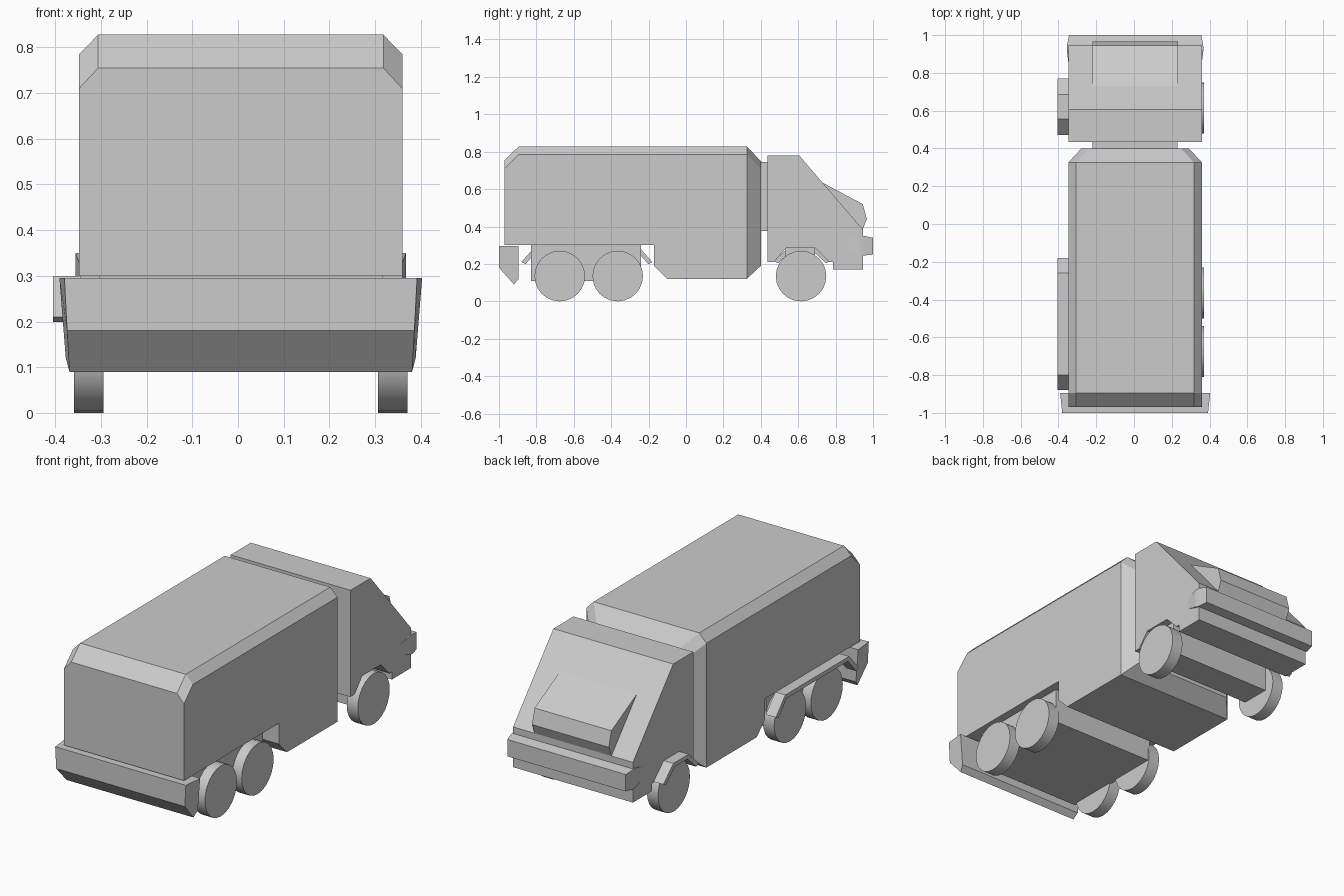
import bpy
import bmesh
import math

cube = bpy.data.objects.get("Cube")
if cube:
    bpy.data.objects.remove(cube, do_unlink=True)

MID = 0.006      # centre line of the vehicle
HALF = 0.354     # half width of the body and cab

paint = bpy.data.materials.new("light_grey")
paint.use_nodes = True
paint.diffuse_color = (0.6, 0.6, 0.6, 1)
paint.node_tree.nodes["Principled BSDF"].inputs["Base Color"].default_value = (0.6, 0.6, 0.6, 1)


def loft(name, rings):
    """Skin equal-length rings of points and cap both ends."""
    bm = bmesh.new()
    rows = [[bm.verts.new(p) for p in ring] for ring in rings]
    count = len(rows[0])
    for a, b in zip(rows, rows[1:]):
        for i in range(count):
            j = (i + 1) % count
            bm.faces.new((a[i], a[j], b[j], b[i]))
    bm.faces.new(rows[0])
    bm.faces.new(rows[-1])
    bmesh.ops.recalc_face_normals(bm, faces=bm.faces)
    mesh = bpy.data.meshes.new(name)
    bm.to_mesh(mesh)
    bm.free()
    mesh.materials.append(paint)
    obj = bpy.data.objects.new(name, mesh)
    bpy.context.collection.objects.link(obj)
    return obj


def prism(name, profile, x0, x1):
    """Extrude a side profile of (y, z) points across x."""
    return loft(name, [[(x, y, z) for y, z in profile] for x in (x0, x1)])


def box(name, half, y0, y1, z0, z1):
    return prism(name, [(y0, z0), (y1, z0), (y1, z1), (y0, z1)], MID - half, MID + half)


def body_ring(y, half, bottom, shoulder, top):
    right = [(half, bottom), (half, shoulder), (half - 0.042, top)]
    outline = right + [(-x, z) for x, z in reversed(right)]
    return [(MID + x, y, z) for x, z in outline]


# Cargo body: chamfered roof, sloped tail, deep belly, tapered end by the cab
loft("cargo_body", [
    body_ring(-0.97, HALF, 0.3, 0.71, 0.755),
    body_ring(-0.895, HALF, 0.3, 0.785, 0.828),
    body_ring(-0.17, HALF, 0.3, 0.785, 0.828),
    body_ring(-0.17, HALF, 0.19, 0.785, 0.828),
    body_ring(-0.10, HALF, 0.12, 0.785, 0.828),
    body_ring(0.325, HALF, 0.12, 0.785, 0.828),
    body_ring(0.40, 0.285, 0.19, 0.71, 0.75)])

# Link between body and cab
box("cab_link", 0.225, 0.39, 0.44, 0.375, 0.745)

# Cab with wheel arch and raked windscreen, plus nose box
prism("cab", [(0.435, 0.21), (0.47, 0.21), (0.535, 0.285), (0.69, 0.285),
              (0.765, 0.21), (0.785, 0.21), (0.785, 0.17), (0.945, 0.17),
              (0.945, 0.385), (0.605, 0.78), (0.435, 0.78)], MID - HALF, MID + HALF)
prism("nose_box", [(0.73, 0.634), (0.945, 0.52), (0.967, 0.44), (0.945, 0.385),
                   (0.90, 0.38)], MID - 0.227, MID + 0.227)


def bumper_ring(y, half, z0, z1):
    return [(MID + x, y, z) for x, z in
            ((-half, z0), (half, z0), (half, z1), (-half, z1))]


# Bumpers at both ends
loft("cab_bumper", [
    bumper_ring(0.86, HALF, 0.27, 0.33),
    bumper_ring(0.925, 0.362, 0.25, 0.35),
    bumper_ring(0.95, 0.36, 0.245, 0.35),
    bumper_ring(1.0, 0.35, 0.25, 0.34)])
tail = [(-1.0, 0.295, 0.386), (-1.0, 0.18, 0.38), (-0.92, 0.09, 0.375),
        (-0.895, 0.12, 0.383), (-0.895, 0.295, 0.397)]
loft("tail_bumper", [[(MID + s * half, y, z) for y, z, half in tail] for s in (-1, 1)])

# Chassis blocks between the wheels
box("rear_chassis", 0.31, -0.83, -0.24, 0.11, 0.31)
box("front_chassis", 0.31, 0.53, 0.69, 0.11, 0.29)


# Mudguards on one side: a bent strip with sloped ends
def mudguard(name, y0, y1, top, drop, run):
    t = 0.022
    outer = [(y0, top - drop), (y0 + run, top), (y1 - run, top), (y1, top - drop)]
    inner = [(y1 - t, top - drop - t / 2), (y1 - run - t / 2, top - t),
             (y0 + run + t / 2, top - t), (y0 + t, top - drop - t / 2)]
    prism(name, outer + inner, -0.405, -0.345)


mudguard("rear_mudguard", -0.88, -0.18, 0.30, 0.09, 0.08)
mudguard("front_mudguard", 0.47, 0.77, 0.295, 0.08, 0.085)

# Wheels
for side, sign in (("left", 1), ("right", -1)):
    for label, y in (("tail", -0.675), ("middle", -0.365), ("cab", 0.615)):
        bpy.ops.mesh.primitive_cylinder_add(
            vertices=24, radius=0.135, depth=0.065,
            location=(MID + sign * 0.333, y, 0.135), rotation=(0, math.pi / 2, 0))
        wheel = bpy.context.object
        wheel.name = f"{label}_wheel_{side}"
        wheel.data.materials.append(paint)
        bpy.ops.object.shade_smooth_by_angle(angle=math.radians(30))
